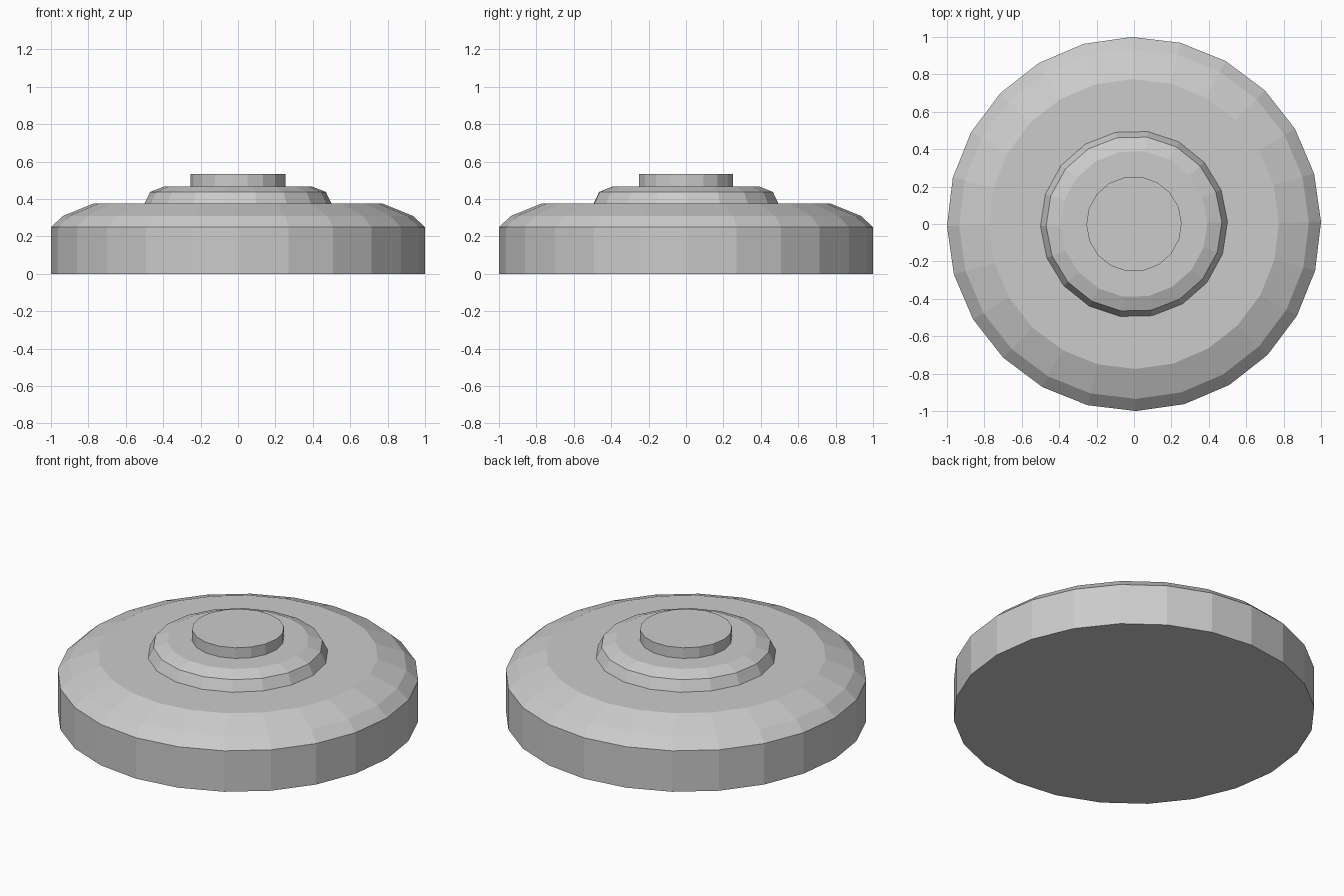
import bpy, bmesh
from math import cos, sin, tau, radians

if "Cube" in bpy.data.objects:
    bpy.data.objects.remove(bpy.data.objects["Cube"], do_unlink=True)

grey = bpy.data.materials.new("plain_grey")
grey.use_nodes = True
colour = (0.6, 0.6, 0.6, 1)
grey.diffuse_color = colour
grey.node_tree.nodes["Principled BSDF"].inputs["Base Color"].default_value = colour


def turned_part(name, profile, sides, turn):
    """Flat-shaded closed solid turned from (radius, height) points, bottom to top."""
    bm = bmesh.new()
    rings = []
    for r, z in profile:
        angles = [radians(turn) + tau * i / sides for i in range(sides)]
        rings.append([bm.verts.new((r * cos(a), r * sin(a), z)) for a in angles])
    for low, high in zip(rings, rings[1:]):
        for i in range(sides):
            j = (i + 1) % sides
            bm.faces.new((low[i], low[j], high[j], high[i]))
    bm.faces.new(rings[0][::-1])
    bm.faces.new(rings[-1])
    mesh = bpy.data.meshes.new(name)
    bm.to_mesh(mesh)
    bm.free()
    mesh.materials.append(grey)
    obj = bpy.data.objects.new(name, mesh)
    bpy.context.collection.objects.link(obj)
    return obj


# Wide drum with a rounded shoulder
turned_part("base_disc", [(1, 0), (1, 0.25), (0.935, 0.31), (0.775, 0.375)], 24, 0.6)
# Raised collar in the middle
turned_part("collar", [(0.5, 0.375), (0.47, 0.438), (0.393, 0.468)], 18, 1.3)
# Round button on top
turned_part("button", [(0.255, 0.468), (0.255, 0.533)], 18, 1.3)
